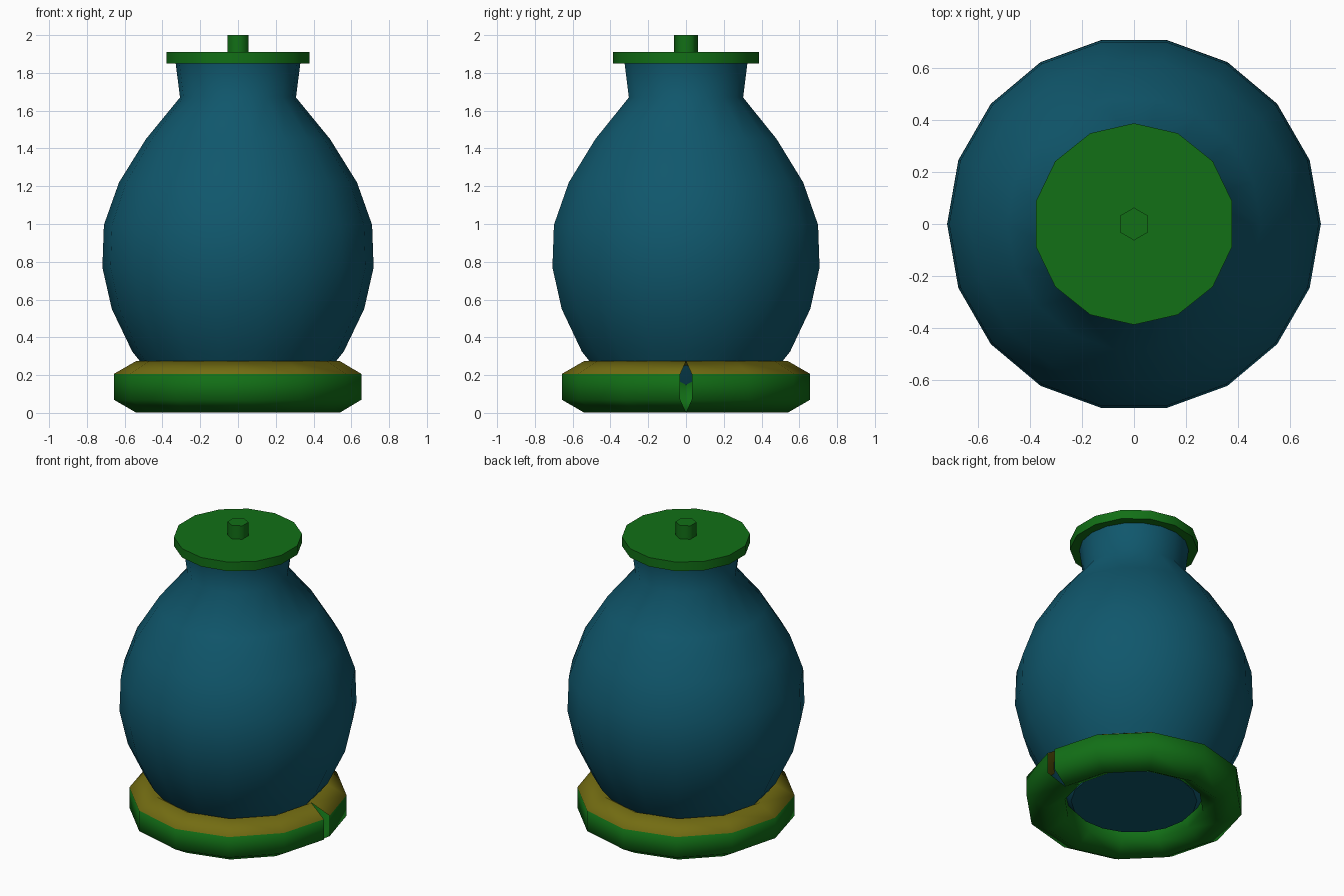
import bpy, bmesh
from math import sin, cos, pi, radians
from mathutils import Vector

if "Cube" in bpy.data.objects:
    bpy.data.objects.remove(bpy.data.objects["Cube"])


def material(name, rgb):
    m = bpy.data.materials.new(name)
    m.diffuse_color = (*rgb, 1)
    m.use_nodes = True
    m.node_tree.nodes["Principled BSDF"].inputs["Base Color"].default_value = m.diffuse_color
    return m


BLUE = material("blue_glaze", (0.005, 0.095, 0.15))
GREEN = material("green", (0.006, 0.16, 0.008))
OLIVE = material("olive", (0.17, 0.15, 0.006))


def finish(bm, name, mats, angle):
    bmesh.ops.recalc_face_normals(bm, faces=bm.faces)
    me = bpy.data.meshes.new(name)
    bm.to_mesh(me)
    bm.free()
    for m in mats:
        me.materials.append(m)
    ob = bpy.data.objects.new(name, me)
    bpy.context.collection.objects.link(ob)
    bpy.ops.object.select_all(action='DESELECT')
    ob.select_set(True)
    bpy.context.view_layer.objects.active = ob
    bpy.ops.object.shade_smooth_by_angle(angle=radians(angle))
    return ob


def bridge(bm, a, b):
    n = len(a)
    return [bm.faces.new((a[i], a[(i + 1) % n], b[(i + 1) % n], b[i])) for i in range(n)]


def lathe(name, profile, sides, start, mat, angle=40, cap_top=True):
    bm = bmesh.new()
    rings = [[bm.verts.new((r * cos(start + 2 * pi * i / sides),
                            r * sin(start + 2 * pi * i / sides), z))
              for i in range(sides)] for r, z in profile]
    for a, b in zip(rings, rings[1:]):
        bridge(bm, a, b)
    bm.faces.new(rings[0])
    if cap_top:
        bm.faces.new(rings[-1])
    return finish(bm, name, [mat], angle)


# Jar body with neck
lathe("jar_body", [(0.38, 0.10), (0.56, 0.325), (0.668, 0.55), (0.718, 0.77),
                   (0.71, 0.995), (0.63, 1.22), (0.487, 1.45), (0.307, 1.67),
                   (0.33, 1.85)], 18, 0, BLUE, 50, cap_top=False)

# Lid and knob
lathe("lid", [(0.387, 1.85), (0.387, 1.91)], 14, pi / 2, GREEN)
lathe("lid_knob", [(0.063, 1.90), (0.063, 2.0)], 6, pi / 2, GREEN, 65)

# Base ring: open hexagonal tube whose square-cut ends meet in a wedge gap at +x
MAJOR, MINOR, HEIGHT, SEGS = 0.54, 0.136, 0.138, 12
bm = bmesh.new()
rings = []
for s in range(SEGS + 1):
    t = 2 * pi * s / SEGS
    centre = Vector((MAJOR * cos(t), MAJOR * sin(t), HEIGHT))
    turn = t + (pi / SEGS if s == 0 else -pi / SEGS if s == SEGS else 0)
    out = Vector((cos(turn), sin(turn), 0))
    rings.append([bm.verts.new(centre + MINOR * (out * sin(k * pi / 3)
                                                 + Vector((0, 0, cos(k * pi / 3)))))
                  for k in range(6)])
for a, b in zip(rings, rings[1:]):
    faces = bridge(bm, a, b)
    faces[0].material_index = faces[5].material_index = 1  # upper slopes
finish(bm, "base_ring", [GREEN, OLIVE], 65)
